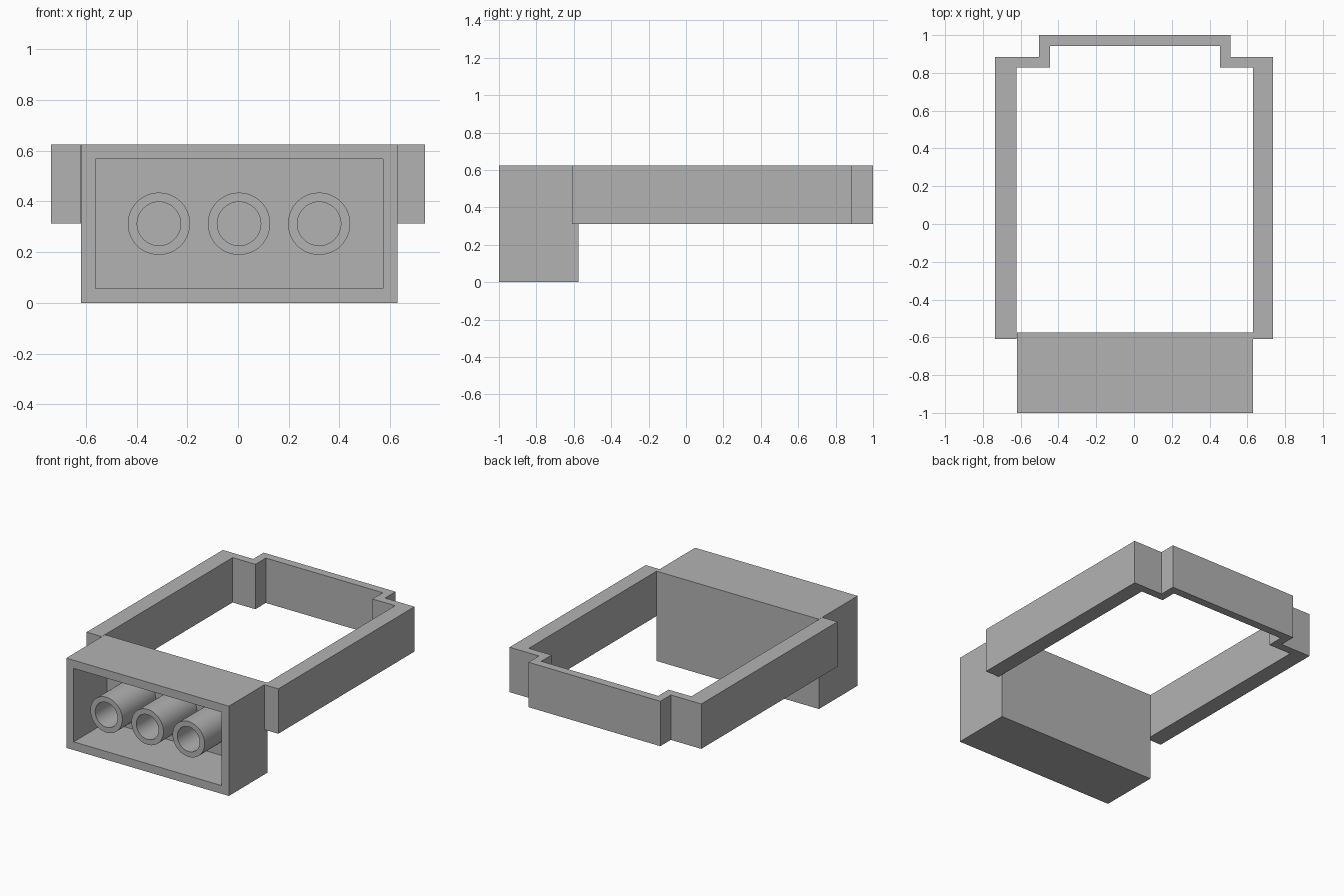
import bpy, bmesh, math

cube = bpy.data.objects.get("Cube")
if cube:
    bpy.data.objects.remove(cube, do_unlink=True)

grey = bpy.data.materials.new("plain grey")
grey.use_nodes = True
colour = (0.45, 0.45, 0.45, 1)
grey.diffuse_color = colour
grey.node_tree.nodes["Principled BSDF"].inputs["Base Color"].default_value = colour

FRONT, BACK, TOP = -1.0, -0.575, 0.624
LEFT, RIGHT = 0.63, -0.62
WALL = 0.057


def finish(bm, name):
    bmesh.ops.recalc_face_normals(bm, faces=bm.faces)
    mesh = bpy.data.meshes.new(name)
    bm.to_mesh(mesh)
    bm.free()
    mesh.materials.append(grey)
    obj = bpy.data.objects.new(name, mesh)
    bpy.context.collection.objects.link(obj)
    return obj


# Open-fronted box: inset the front face, then push it back
bm = bmesh.new()
bmesh.ops.create_cube(bm, size=1)
for v in bm.verts:
    v.co.x = LEFT if v.co.x > 0 else RIGHT
    v.co.y = BACK if v.co.y > 0 else FRONT
    v.co.z = TOP if v.co.z > 0 else 0
bm.normal_update()
mouth = min(bm.faces, key=lambda f: f.calc_center_median().y)
bmesh.ops.inset_region(bm, faces=[mouth], thickness=WALL, use_even_offset=True)
pocket = bmesh.ops.extrude_discrete_faces(bm, faces=[mouth])["faces"][0]
for v in pocket.verts:
    v.co.y = BACK - WALL
finish(bm, "front_box")

# Hollow tubes running from the mouth to the back of the box
SIDES = 48


def tube(name, x):
    bm = bmesh.new()
    rings = []
    for radius, y in ((0.123, BACK - WALL), (0.123, FRONT),
                      (0.086, FRONT), (0.086, BACK - WALL)):
        ring = []
        for i in range(SIDES):
            a = math.tau * i / SIDES
            ring.append(bm.verts.new((x + radius * math.cos(a), y,
                                      TOP / 2 + radius * math.sin(a))))
        rings.append(ring)
    for a, b in zip(rings, rings[1:]):
        for i in range(SIDES):
            j = (i + 1) % SIDES
            bm.faces.new((a[i], a[j], b[j], b[i]))
    obj = finish(bm, name)
    bpy.ops.object.select_all(action="DESELECT")
    obj.select_set(True)
    bpy.context.view_layer.objects.active = obj
    bpy.ops.object.shade_smooth_by_angle(angle=math.radians(40))


for name, offset in (("right_tube", -1), ("middle_tube", 0), ("left_tube", 1)):
    tube(name, 0.004 + offset * 0.316)

# Stepped frame: paired outer and inner outlines of the half rail
outer = [(0.737, -0.61), (0.737, 0.885), (0.507, 0.885), (0.507, 1.0)]
inner = [(0.625, -0.61), (0.625, 0.828), (0.45, 0.828), (0.45, 0.942)]
SHIFT = 0.004


def full(path):
    slide = [SHIFT if i else 0 for i in range(len(path))]
    slide[1] = 0 if path is outer else SHIFT
    slide[0] = slide[1]
    left = [(x + s, y) for (x, y), s in zip(path, slide)]
    right = [(-x + s, y) for (x, y), s in zip(path, slide)]
    return left + right[::-1]


bm = bmesh.new()
pairs = [[bm.verts.new((x, y, TOP / 2)) for x, y in full(p)] for p in (outer, inner)]
out, inn = pairs
for i in range(len(out) - 1):
    bm.faces.new((out[i], out[i + 1], inn[i + 1], inn[i]))
raised = bmesh.ops.extrude_face_region(bm, geom=bm.faces[:])["geom"]
for v in raised:
    if isinstance(v, bmesh.types.BMVert):
        v.co.z = TOP
finish(bm, "stepped_frame")
